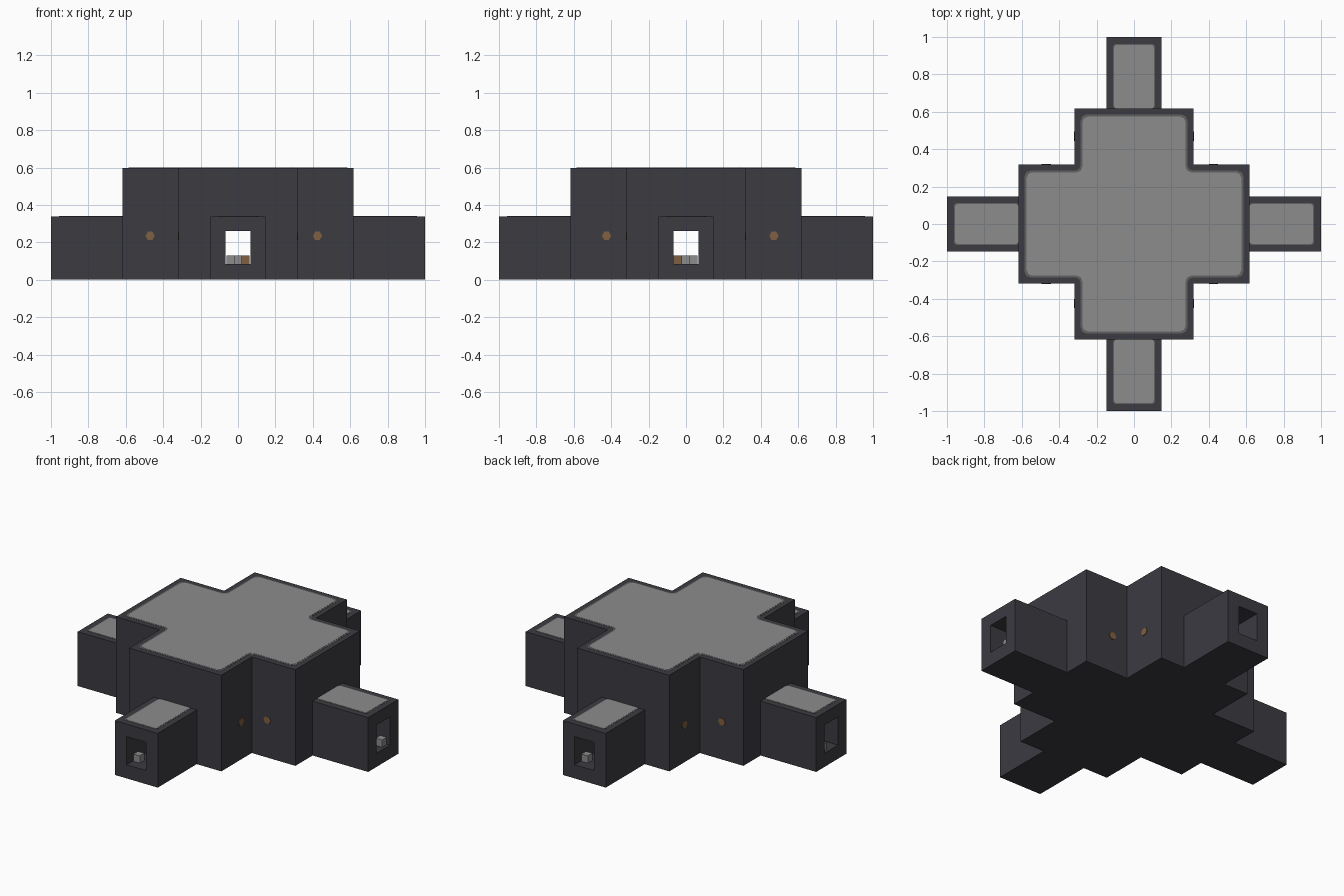
import bpy, bmesh, math

cube = bpy.data.objects.get("Cube")
if cube:
    bpy.data.objects.remove(cube, do_unlink=True)


def material(name, r, g, b):
    m = bpy.data.materials.new(name)
    m.use_nodes = True
    m.diffuse_color = (r, g, b, 1)
    m.node_tree.nodes["Principled BSDF"].inputs["Base Color"].default_value = (r, g, b, 1)
    return m


WALL = material("dark wall", 0.045, 0.043, 0.053)
ROOF = material("roof grey", 0.265, 0.265, 0.265)
EDGE = material("roof edge grey", 0.12, 0.12, 0.12)
WOOD = material("torch brown", 0.216, 0.115, 0.053)


def prism(name, outline, z0, z1, mat, rounding=0):
    """Extrude a flat outline from z0 to z1, optionally rounding its corners."""
    bm = bmesh.new()
    bm.faces.new([bm.verts.new((x, y, z0)) for x, y in outline])
    if rounding:
        bmesh.ops.bevel(bm, geom=bm.verts[:], offset=rounding, segments=2,
                        profile=0.5, affect='VERTICES')
    top = bmesh.ops.extrude_face_region(bm, geom=bm.faces[:])["geom"]
    for v in top:
        if isinstance(v, bmesh.types.BMVert):
            v.co.z = z1
    bmesh.ops.recalc_face_normals(bm, faces=bm.faces[:])
    mesh = bpy.data.meshes.new(name)
    bm.to_mesh(mesh)
    bm.free()
    mesh.materials.append(mat)
    ob = bpy.data.objects.new(name, mesh)
    bpy.context.collection.objects.link(ob)
    return ob


def cross(a, b):
    """Plus-shaped outline: arms reach a, half width b."""
    pts = []
    for i in range(4):
        c, s = round(math.cos(i * math.pi / 2)), round(math.sin(i * math.pi / 2))
        for x, y in ((a, -b), (a, b), (b, b)):
            pts.append((x * c - y * s, x * s + y * c))
    return pts


def rect(x0, x1, y0, y1):
    return [(x0, y0), (x1, y0), (x1, y1), (x0, y1)]


ARM, HALF = 0.617, 0.317        # room plan
CORR, DOOR = 0.148, 0.067       # half widths of corridor and doorway
H, CH = 0.6, 0.34               # room and corridor heights

# Passage cutter running through the whole building both ways
passage = prism("passage_cutter", cross(1.1, DOOR), 0.085, 0.26, WALL)
passage.hide_render = True
passage.hide_viewport = True
passage.display_type = 'WIRE'


def cut(ob):
    mod = ob.modifiers.new("passage", 'BOOLEAN')
    mod.operation = 'DIFFERENCE'
    mod.solver = 'EXACT'
    mod.object = passage


# Central room with its inset roof
cut(prism("room", cross(ARM, HALF), 0, H - 0.002, WALL))
prism("room_roof_edge", cross(0.585, 0.285), H - 0.004, H - 0.001, EDGE, 0.03)
prism("room_roof", cross(0.574, 0.276), H - 0.004, H, ROOF, 0.03)

# Four corridors, each with a roof panel and a small block inside the door
sides = ("left", "back", "right", "front")
for i, side in enumerate(sides):
    depth = 0.02 if i % 2 == 0 else 0.06
    shift = 0.04 if i % 2 == 0 else -0.04
    if side in ("right", "back"):
        shift = -0.04
    if side == "front":
        shift = -0.04
    parts = [
        prism(side + "_corridor", rect(ARM, 1, -CORR, CORR), 0, CH - 0.002, WALL),
        prism(side + "_corridor_roof_edge", rect(ARM, 0.963, -0.112, 0.112),
              CH - 0.004, CH - 0.001, EDGE, 0.014),
        prism(side + "_corridor_roof", rect(ARM, 0.957, -0.106, 0.106),
              CH - 0.004, CH, ROOF, 0.014),
        prism(side + "_block", rect(0.955 - depth, 1 - depth, shift - 0.022, shift + 0.022),
              0.08, 0.13, ROOF),
    ]
    cut(parts[0])
    for p in parts:
        p.rotation_euler.z = i * math.pi / 2

# Blocks in the middle of the room
prism("centre_block", rect(-0.022, 0.018, -0.022, 0.018), 0.08, 0.13, ROOF)
prism("brown_block", rect(0.018, 0.062, -0.066, -0.022), 0.08, 0.13, WOOD)

# Hexagonal torch ends showing on the walls beside the inner corners
hexagon = [(0.025 * math.cos(k * math.pi / 3), 0.025 * math.sin(k * math.pi / 3))
           for k in range(6)]
for s in (-1, 1):
    for along in (-0.47, 0.425):
        peg = prism("torch_end_y", hexagon, -0.004, 0.004, WOOD)
        peg.rotation_euler.x = math.pi / 2
        peg.location = (along, s * HALF, 0.235)
        peg = prism("torch_end_x", hexagon, -0.004, 0.004, WOOD)
        peg.rotation_euler = (math.pi / 2, 0, math.pi / 2)
        peg.location = (s * HALF, -along, 0.235)
